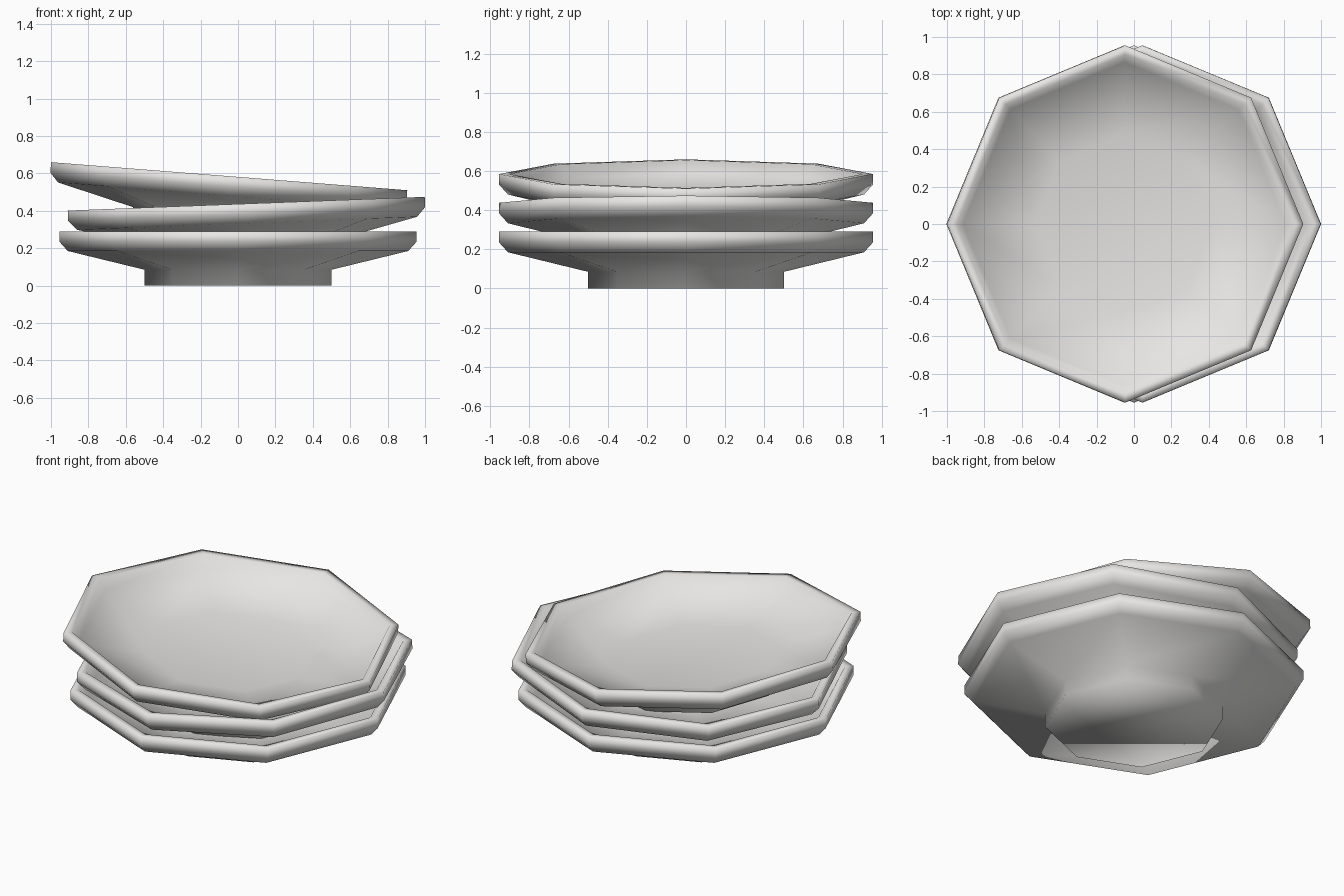
import bpy, bmesh, math
from mathutils import Matrix, Vector

if "Cube" in bpy.data.objects:
    bpy.data.objects.remove(bpy.data.objects["Cube"])

china = bpy.data.materials.new("pale_china")
china.diffuse_color = (0.80, 0.79, 0.78, 1)
china.use_nodes = True
china.node_tree.nodes["Principled BSDF"].inputs["Base Color"].default_value = china.diffuse_color

SIDES = 8
RIM_Z = 0.29
# (radius, height) from foot, out under the dish, over the rim, in to the floor
PROFILE = [(0.50, 0.0), (0.50, 0.085), (0.91, 0.185), (0.955, 0.235), (0.955, RIM_Z),
           (0.905, RIM_Z), (0.865, 0.225), (0.48, 0.145)]


def plate(name, rim_x, rim_z, tilt):
    """Octagonal plate whose rim centre is at (rim_x, 0, rim_z), tilted about y."""
    bm = bmesh.new()
    rings = []
    for r, z in PROFILE:
        rings.append([bm.verts.new((r * math.cos(i * math.tau / SIDES),
                                    r * math.sin(i * math.tau / SIDES), z))
                      for i in range(SIDES)])
    for a, b in zip(rings, rings[1:]):
        for i in range(SIDES):
            j = (i + 1) % SIDES
            bm.faces.new((a[i], a[j], b[j], b[i]))
    bm.faces.new(rings[0][::-1])   # underside of foot
    bm.faces.new(rings[-1])        # dish floor
    for f in bm.faces:
        f.smooth = True
    bmesh.ops.recalc_face_normals(bm, faces=bm.faces)
    # place by the rim centre
    rot = Matrix.Rotation(math.radians(tilt), 4, 'Y')
    bm.transform(Matrix.Translation((rim_x, 0, rim_z)) @ rot @ Matrix.Translation((0, 0, -RIM_Z)))
    me = bpy.data.meshes.new(name)
    bm.to_mesh(me)
    bm.free()
    me.materials.append(china)
    ob = bpy.data.objects.new(name, me)
    bpy.context.collection.objects.link(ob)
    return ob


plate("bottom_plate", 0.0, 0.29, 0)
plate("middle_plate", 0.044, 0.438, -2.2)
plate("top_plate", -0.047, 0.585, 4.5)
